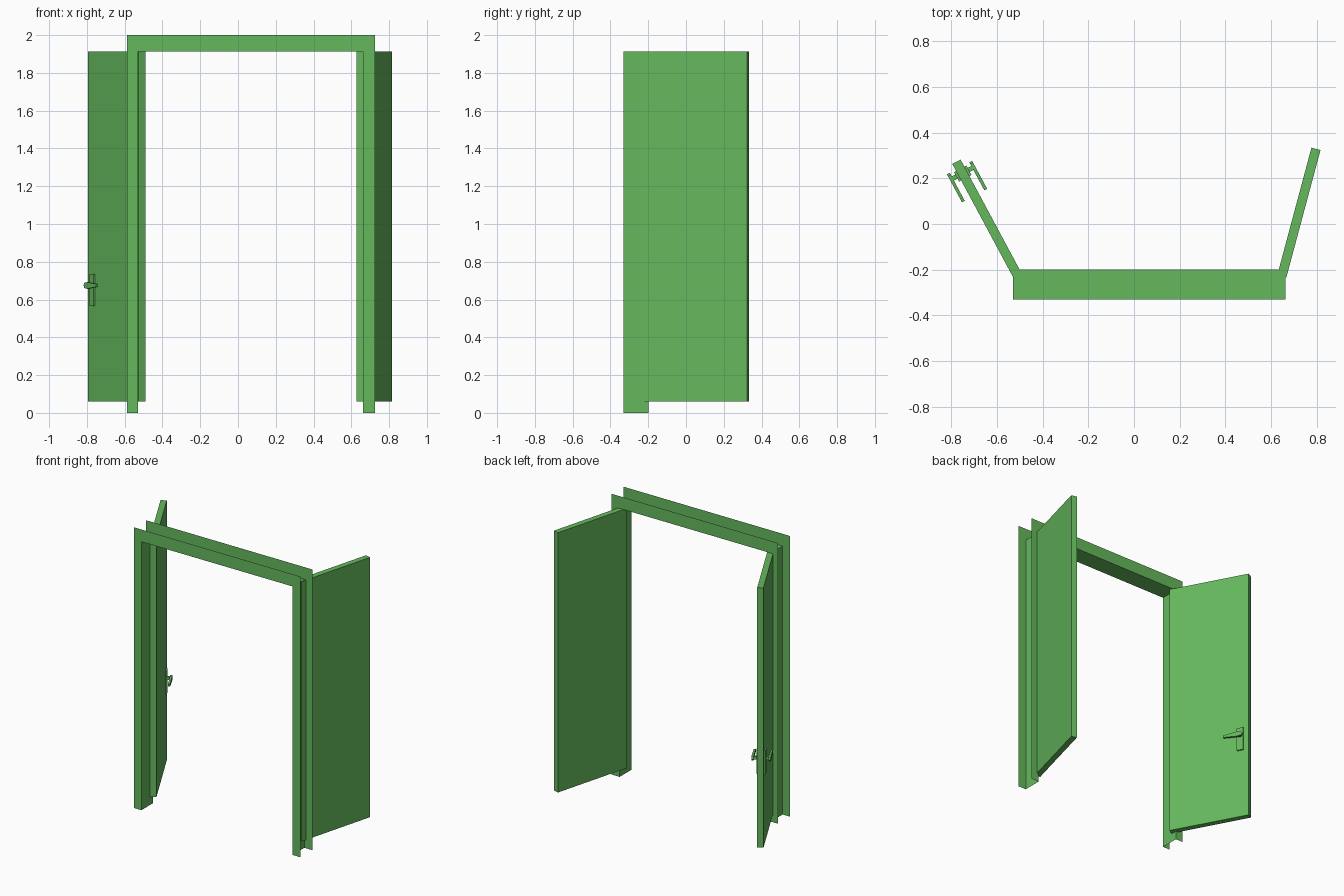
import bpy, bmesh, math
from mathutils import Matrix, Vector

if "Cube" in bpy.data.objects:
    bpy.data.objects.remove(bpy.data.objects["Cube"])

green = bpy.data.materials.new("green_paint")
green.diffuse_color = (0.13, 0.48, 0.11, 1)
green.use_nodes = True
green.node_tree.nodes["Principled BSDF"].inputs["Base Color"].default_value = green.diffuse_color


def make_object(name, bm, recalc=True):
    if recalc:
        bmesh.ops.recalc_face_normals(bm, faces=bm.faces)
    mesh = bpy.data.meshes.new(name)
    bm.to_mesh(mesh)
    bm.free()
    mesh.materials.append(green)
    ob = bpy.data.objects.new(name, mesh)
    bpy.context.collection.objects.link(ob)
    return ob


def prism(name, outline, place, v0, v1):
    """Extrude an outline in the local (u, z) plane from depth v0 to v1."""
    bm = bmesh.new()
    face = bm.faces.new([bm.verts.new((u, v0, z)) for u, z in outline])
    ext = bmesh.ops.extrude_face_region(bm, geom=[face])
    verts = [g for g in ext["geom"] if isinstance(g, bmesh.types.BMVert)]
    bmesh.ops.translate(bm, verts=verts, vec=(0, v1 - v0, 0))
    bmesh.ops.transform(bm, matrix=place, verts=bm.verts)
    return make_object(name, bm)


def rect(u0, u1, z0, z1):
    return [(u0, z0), (u1, z0), (u1, z1), (u0, z1)]


def door_space(x, y, direction, inward):
    """Local u runs along the leaf, v towards its inner face."""
    u = Vector((*direction, 0)).normalized()
    v = Vector((-u.y, u.x, 0)) * inward
    m = Matrix.Identity(4)
    for i in range(3):
        m[i][0], m[i][1] = u[i], v[i]
    m[0][3], m[1][3] = x, y
    return m


# Door frame: sheet-metal channel with front and back trims around a lining
FRONT, BACK = -0.331, -0.198
outer = [(-0.587, 0), (-0.587, 2.0), (0.724, 2.0), (0.724, 0)]
inner = [(-0.53, 0), (-0.53, 1.913), (0.662, 1.913), (0.662, 0)]
bm = bmesh.new()
rings = [[bm.verts.new((x, y, z)) for x, z in pts]
         for y, pts in ((FRONT, outer), (FRONT, inner), (BACK, inner), (BACK, outer))]
for a, b in zip(rings, rings[1:]):
    for i in range(3):
        bm.faces.new((a[i], a[i + 1], b[i + 1], b[i]))
make_object("door_frame", bm, recalc=False)

# Door leaves, both swung open
left = door_space(-0.526, -0.238, (-0.473, 0.881), -1)
right = door_space(0.666, -0.235, (0.259, 0.966), 1)
THICK = 0.041
prism("left_door", rect(0, 0.568, 0.061, 1.912), left, 0, THICK)
prism("right_door", rect(0, 0.578, 0.061, 1.912), right, 0, THICK)

# Handles on both faces of the left door
lever = [(0.40, 0.667), (0.50, 0.657), (0.53, 0.661), (0.539, 0.675),
         (0.53, 0.689), (0.50, 0.692), (0.40, 0.683)]
for side, face, s in (("outer", 0, -1), ("inner", THICK, 1)):
    prism(side + "_handle_plate", rect(0.486, 0.533, 0.567, 0.736),
          left, face, face + s * 0.010)
    prism(side + "_handle_neck", rect(0.501, 0.521, 0.665, 0.685),
          left, face + s * 0.010, face + s * 0.028)
    prism(side + "_handle_lever", lever, left, face + s * 0.028, face + s * 0.042)
